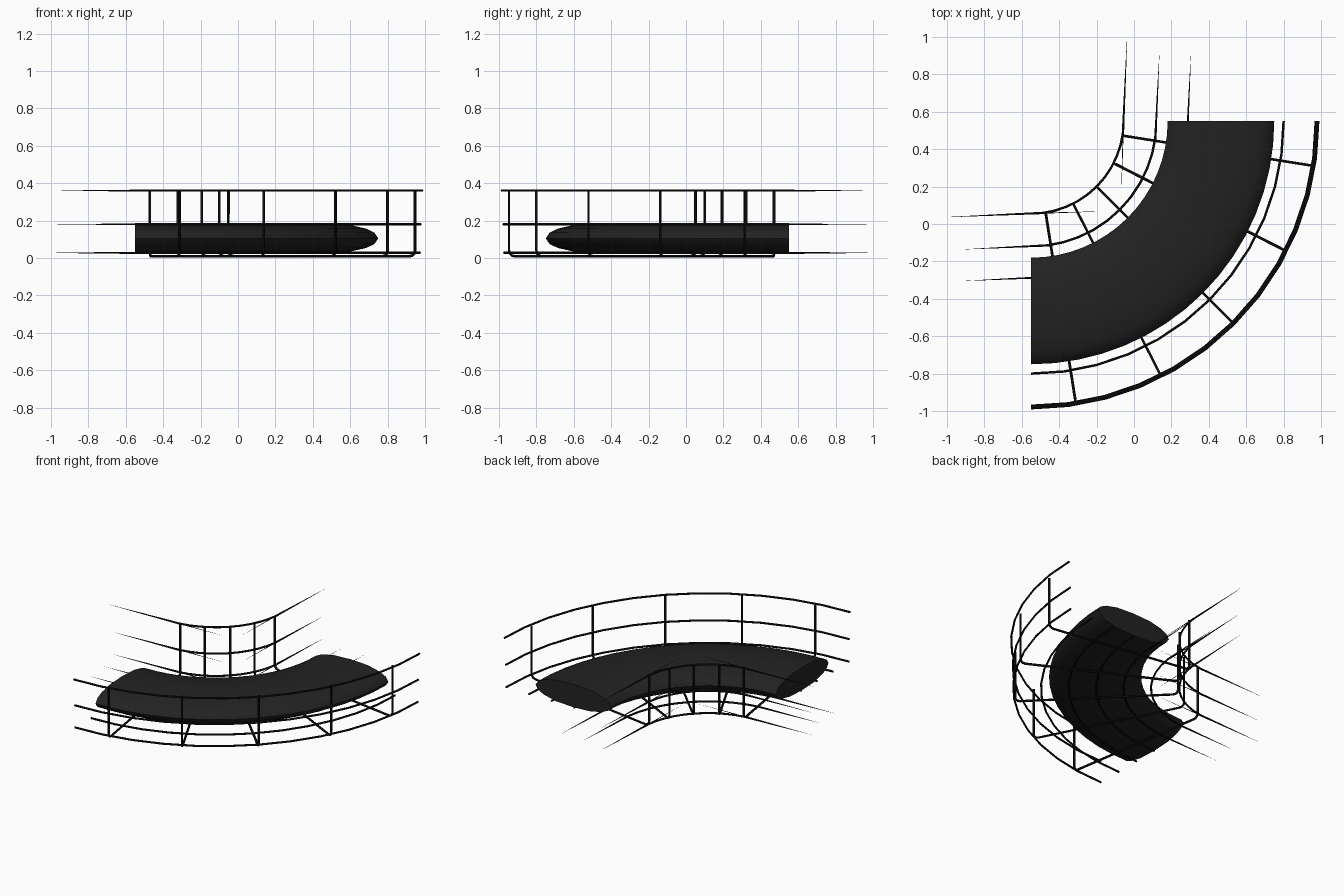
import bpy, bmesh, math

if "Cube" in bpy.data.objects:
    bpy.data.objects.remove(bpy.data.objects["Cube"])

CX, CY = -0.55, 0.55          # centre of the bend
STEPS = 12


def mat(name, v):
    m = bpy.data.materials.new(name)
    m.diffuse_color = (v, v, v, 1)
    m.use_nodes = True
    m.node_tree.nodes["Principled BSDF"].inputs["Base Color"].default_value = m.diffuse_color
    return m


wire_mat = mat("black_wire", 0.006)
slab_mat = mat("dark_rubber", 0.016)


def polar(r, deg, z):
    a = math.radians(deg)
    return (CX + r * math.cos(a), CY - r * math.sin(a), z)


def flip(p):
    # mirror across the diagonal of the bend
    return (-p[1], -p[0], p[2])


def smooth(ob):
    bpy.ops.object.select_all(action='DESELECT')
    ob.select_set(True)
    bpy.context.view_layer.objects.active = ob
    bpy.ops.object.shade_smooth_by_angle(angle=math.radians(40))


def wire(name, pts, radius, scales=None):
    cu = bpy.data.curves.new(name, 'CURVE')
    cu.dimensions = '3D'
    cu.bevel_depth = radius
    cu.bevel_resolution = 1
    cu.use_fill_caps = True
    sp = cu.splines.new('POLY')
    sp.points.add(len(pts) - 1)
    for i, p in enumerate(pts):
        sp.points[i].co = (*p, 1)
        sp.points[i].radius = scales[i] if scales else 1
    cu.materials.append(wire_mat)
    ob = bpy.data.objects.new(name, cu)
    bpy.context.collection.objects.link(ob)
    bpy.ops.object.select_all(action='DESELECT')
    ob.select_set(True)
    bpy.context.view_layer.objects.active = ob
    bpy.ops.object.convert(target='MESH')
    smooth(bpy.context.view_layer.objects.active)


def arc_rail(name, r, z):
    wire(name, [polar(r, 90 * i / STEPS, z) for i in range(STEPS + 1)], 0.0065)


def spiked_rail(name, r, z, reach):
    # rail whose two ends run out into long tapered points
    mid = [polar(r, 90 * i / STEPS, z) for i in range(1, STEPS)]
    tip = (mid[0][0] + 0.022, reach, z)
    wire(name, [tip] + mid + [flip(tip)], 0.0065, [0.02] + [1] * len(mid) + [0.02])


# outer side rails and floor rails
for z, r in ((0.36, 1.535), (0.18, 1.525), (0.028, 1.522)):
    arc_rail("outer_rail", r, z)
for r in (1.01, 1.18, 1.35):
    arc_rail("floor_rail", r, 0.026)

# inner side rails and inner floor rails with spiked ends
for z, reach in ((0.36, 1.0), (0.18, 0.97), (0.028, 0.98)):
    spiked_rail("inner_rail", 0.495, z, reach)
    sliver = [(-0.045, 0.85, z), (-0.058, 0.49, z), (-0.068, 0.15, z)]
    for pts in (sliver, [flip(p) for p in sliver]):
        wire("rail_sliver", pts, 0.003, [0.05, 1, 0.05])
for r in (0.67, 0.84):
    spiked_rail("inner_floor_rail", r, 0.026, 0.92)

# U-shaped ribs: post, rounded corner, floor bar, rounded corner, post
RI, RO, F, ZB = 0.505, 1.515, 0.03, 0.009
for k in range(5):
    a = 9 + 18 * k
    prof = [(RO, 0.36)]
    for t in (0, 30, 60, 90):
        s, c = math.sin(math.radians(t)), math.cos(math.radians(t))
        prof.append((RO - F + F * c, ZB + F - F * s))
    for t in (90, 60, 30, 0):
        s, c = math.sin(math.radians(t)), math.cos(math.radians(t))
        prof.append((RI + F - F * c, ZB + F - F * s))
    prof.append((RI, 0.36))
    wire("basket_rib", [polar(r, a, z) for r, z in prof], 0.0075)

# curved cable slab: rounded flat section swept round the bend
half = [(-0.285, 0), (-0.265, 0.03), (-0.22, 0.052), (-0.13, 0.072), (0, 0.078),
        (0.13, 0.072), (0.22, 0.052), (0.265, 0.03), (0.285, 0)]
section = half + [(x, -z) for x, z in reversed(half[1:-1])]
bm = bmesh.new()
rings = []
N = 16
for i in range(N + 1):
    rings.append([bm.verts.new(polar(1.015 + x, 90 * i / N, 0.105 + z)) for x, z in section])
n = len(section)
for a, b in zip(rings, rings[1:]):
    for j in range(n):
        bm.faces.new((a[j], a[(j + 1) % n], b[(j + 1) % n], b[j]))
bm.faces.new(rings[0])
bm.faces.new(rings[-1])
bmesh.ops.recalc_face_normals(bm, faces=bm.faces)
me = bpy.data.meshes.new("cable_slab")
bm.to_mesh(me)
bm.free()
me.materials.append(slab_mat)
slab = bpy.data.objects.new("cable_slab", me)
bpy.context.collection.objects.link(slab)
smooth(slab)
